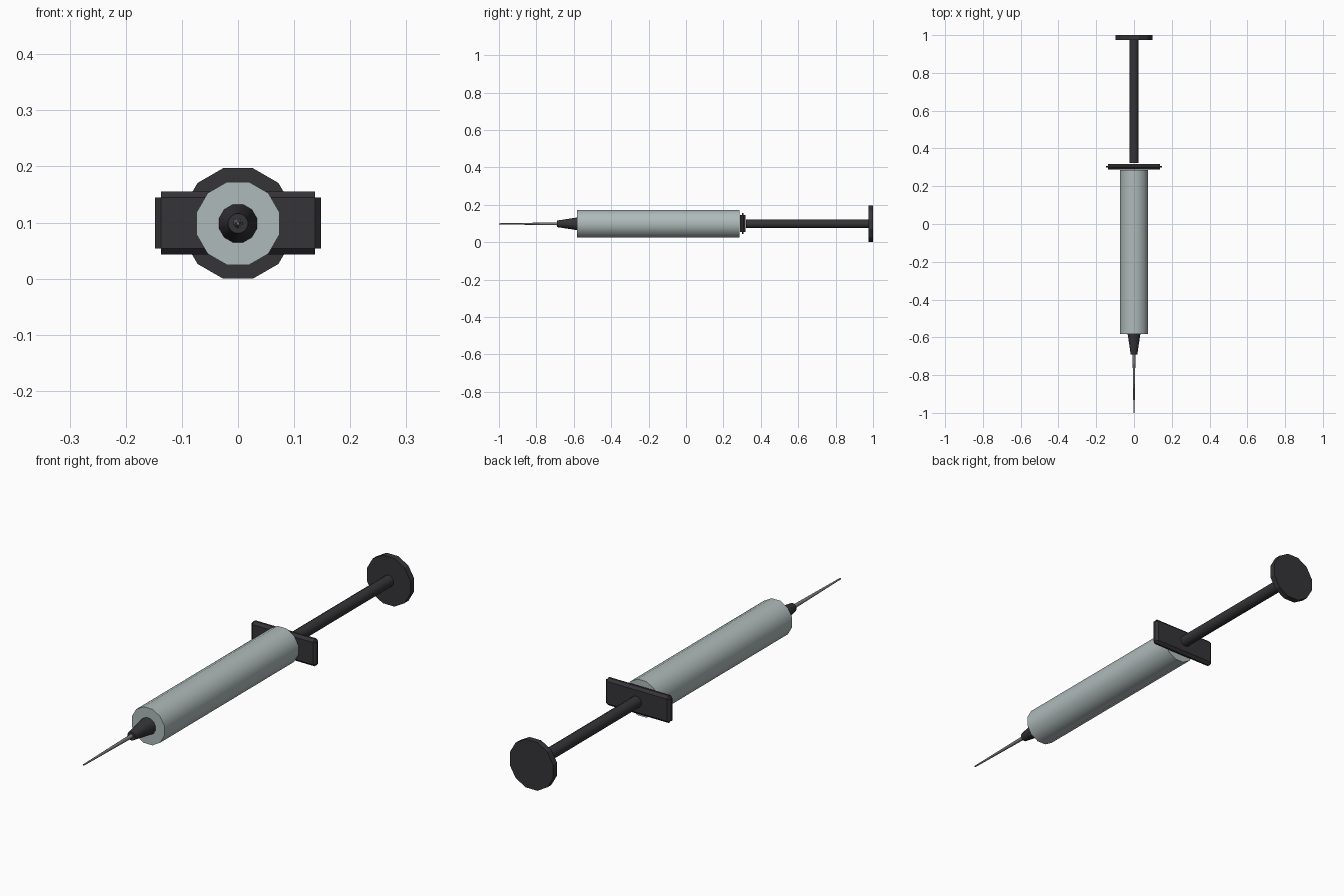
import bpy, bmesh, math
from mathutils import Matrix

if "Cube" in bpy.data.objects:
    bpy.data.objects.remove(bpy.data.objects["Cube"])

AXIS_Z = 0.0985
SIDES = 12


def material(name, rgb):
    m = bpy.data.materials.new(name)
    m.diffuse_color = (*rgb, 1)
    m.use_nodes = True
    m.node_tree.nodes["Principled BSDF"].inputs["Base Color"].default_value = m.diffuse_color
    return m


DARK = material("dark_plastic", (0.035, 0.033, 0.037))
PALE = material("pale_barrel", (0.43, 0.49, 0.49))
STEEL = material("steel", (0.2, 0.2, 0.2))


def add_object(name, bm, mat, smooth=False):
    bmesh.ops.recalc_face_normals(bm, faces=bm.faces)
    me = bpy.data.meshes.new(name)
    bm.to_mesh(me)
    bm.free()
    me.materials.append(mat)
    ob = bpy.data.objects.new(name, me)
    bpy.context.collection.objects.link(ob)
    if smooth:
        bpy.context.view_layer.objects.active = ob
        ob.select_set(True)
        bpy.ops.object.shade_smooth_by_angle(angle=math.radians(40))
        ob.select_set(False)
    return ob


def tube(name, y0, y1, r0, r1, mat, smooth=True):
    """Capped cylinder or cone along y, with a flat side facing up."""
    bm = bmesh.new()
    turn = (Matrix.Translation((0, (y0 + y1) / 2, AXIS_Z))
            @ Matrix.Rotation(math.radians(-90), 4, 'X')
            @ Matrix.Rotation(math.pi / SIDES, 4, 'Z'))
    bmesh.ops.create_cone(bm, cap_ends=True, segments=SIDES, radius1=r0,
                          radius2=r1, depth=y1 - y0, matrix=turn)
    return add_object(name, bm, mat, smooth)


# needle, hub and barrel
tube("needle", -1.0, -0.69, 0.003, 0.008, STEEL)
tube("needle_hub", -0.69, -0.582, 0.018, 0.035, DARK)
tube("barrel", -0.582, 0.285, 0.0765, 0.0765, PALE)

# plunger rod and thumb disc
tube("plunger_rod", 0.322, 0.976, 0.0235, 0.0235, DARK)
tube("thumb_disc", 0.975, 1.0, 0.102, 0.102, DARK, smooth=False)

# finger flange: chamfered plate with notched corners
bm = bmesh.new()
bmesh.ops.create_cube(bm, size=1, matrix=Matrix.Translation((0, 0.304, AXIS_Z + 0.0005))
                      @ Matrix.Diagonal((0.296, 0.029, 0.112, 1)))
bmesh.ops.bevel(bm, geom=bm.edges[:], offset=0.0105, offset_type='OFFSET',
                segments=1, profile=0.5, affect='EDGES')
bmesh.ops.delete(bm, geom=[f for f in bm.faces if len(f.verts) == 3],
                 context='FACES_ONLY')
add_object("finger_flange", bm, DARK)
